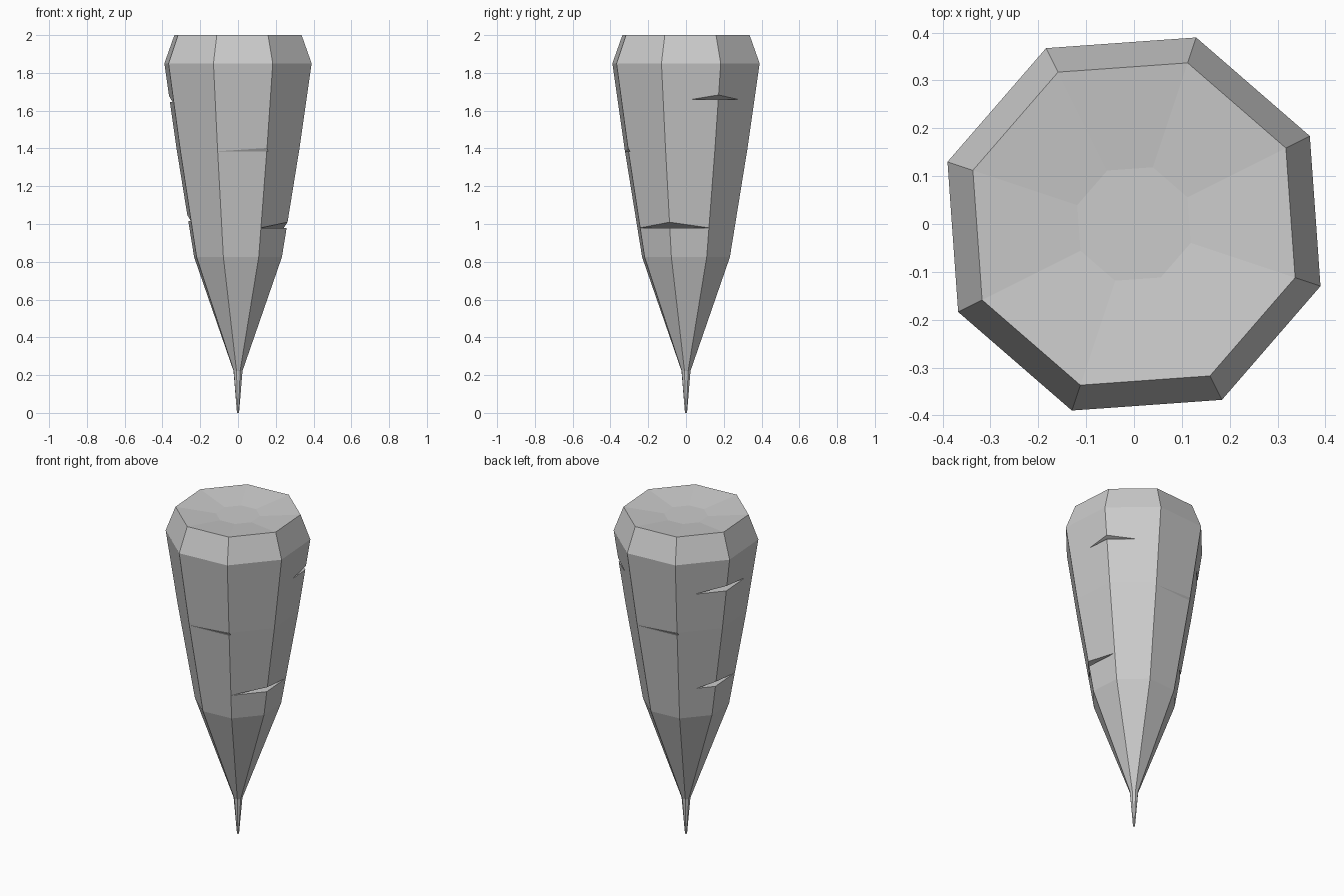
import bpy, bmesh
from math import radians, cos, sin
from mathutils import Vector

if "Cube" in bpy.data.objects:
    bpy.data.objects.remove(bpy.data.objects["Cube"])

# (height, radius) rings of the eight-sided root, tip to dished crown
PROFILE = [(0, 0.006), (0.222, 0.025), (0.825, 0.245), (1.4, 0.343),
           (1.85, 0.411), (2.0, 0.355)]
DISH = (1.975, 0.125)


def radius(z):
    for (z0, r0), (z1, r1) in zip(PROFILE, PROFILE[1:]):
        if z0 <= z <= z1:
            return r0 + (r1 - r0) * (z - z0) / (z1 - z0)


def corner(k, z, r):
    a = radians(26.57 + 45 * k)
    return Vector((r * cos(a), r * sin(a), z))


def make_object(name, bm):
    bmesh.ops.recalc_face_normals(bm, faces=bm.faces)
    me = bpy.data.meshes.new(name)
    bm.to_mesh(me)
    bm.free()
    ob = bpy.data.objects.new(name, me)
    bpy.context.collection.objects.link(ob)
    return ob


# root body
bm = bmesh.new()
rings = [[bm.verts.new(corner(k, z, r)) for k in range(8)]
         for z, r in PROFILE + [DISH]]
for lo, hi in zip(rings, rings[1:]):
    for k in range(8):
        j = (k + 1) % 8
        bm.faces.new((lo[k], lo[j], hi[j], hi[k]))
bm.faces.new(rings[0][::-1])
bm.faces.new(rings[-1])
root = make_object("root", bm)

# wedge cracks: corner index, height, opening, reach into the faces either side
CRACKS = [(-2, 1.385, 0.03, 0.99, 0.04),
          (-1, 0.98, 0.03, 0.99, 0.99),
          (0, 1.66, 0.025, 0.48, 0.54),
          (2, 1.385, 0.03, 0.99, 0.04),
          (3, 1.645, 0.035, 0.63, 0.70),
          (3, 1.015, 0.033, 0.50, 0.95)]
bm = bmesh.new()
for k, z, h, before, after in CRACKS:
    r = radius(z)
    edge = corner(k, z, r)
    a = edge.lerp(corner(k - 1, z, r), before)
    b = edge.lerp(corner(k + 1, z, r), after)
    low, high = corner(k, z, r * 1.02), corner(k, z + h * 1.05, radius(z + h) * 1.02)
    vs = [bm.verts.new(p) for p in (a, b, low, high)]
    for i in range(4):
        bm.faces.new([v for n, v in enumerate(vs) if n != i])
cutter = make_object("crack_cutter", bm)
cutter.hide_render = True

# cut the cracks, then discard the helper
mod = root.modifiers.new("cracks", 'BOOLEAN')
mod.operation = 'DIFFERENCE'
mod.solver = 'EXACT'
mod.object = cutter
bpy.context.view_layer.objects.active = root
bpy.ops.object.modifier_apply(modifier=mod.name)
bpy.data.objects.remove(cutter)
